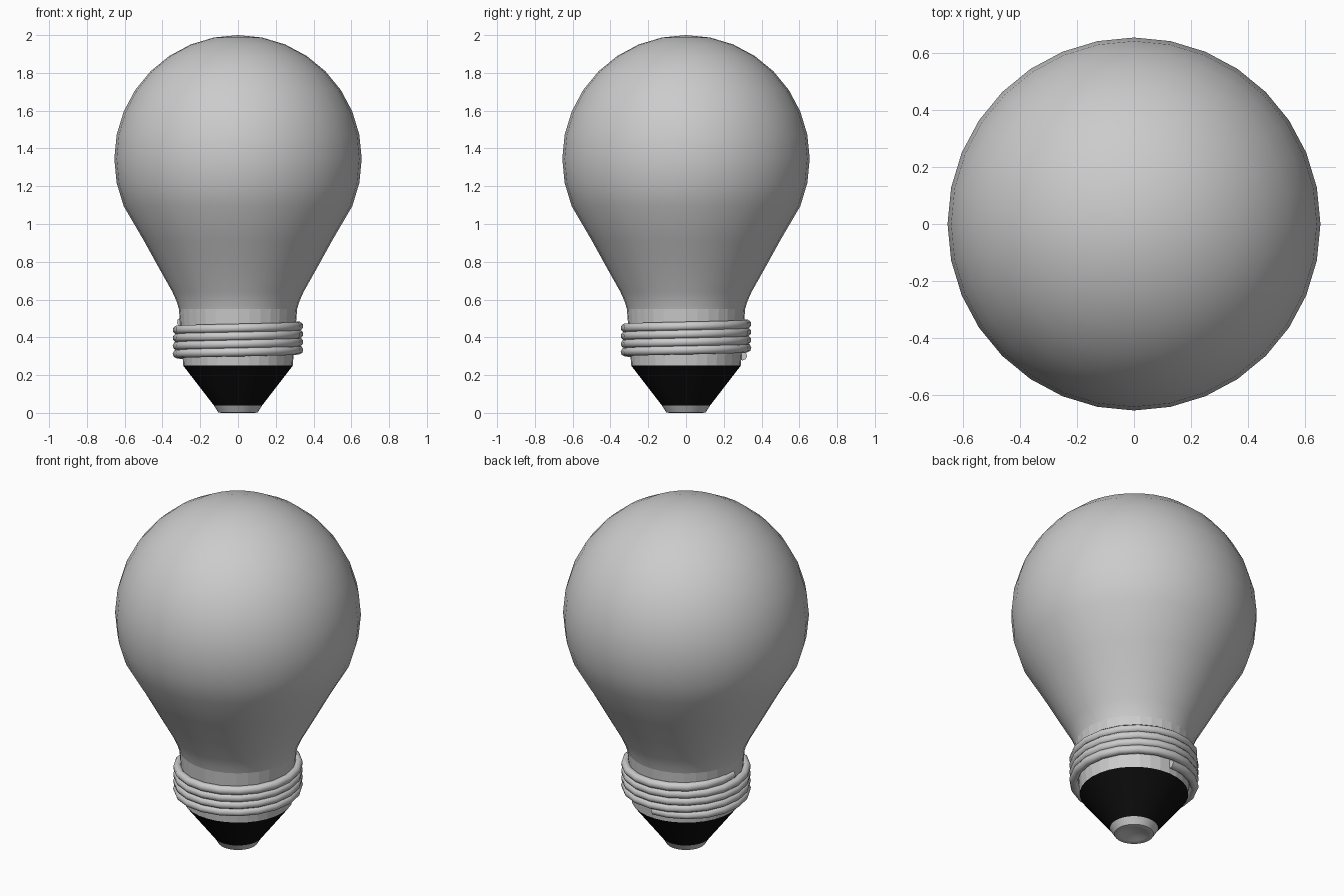
import bpy, bmesh
from math import sin, cos, pi, radians

if "Cube" in bpy.data.objects:
    bpy.data.objects.remove(bpy.data.objects["Cube"])

SIDES = 32


def lathe(name, profile, smooth=None, color=None):
    """Revolve a list of (radius, z) points, ordered bottom to top, around z."""
    bm = bmesh.new()
    verts = [bm.verts.new((r, 0, z)) for r, z in profile]
    edges = [bm.edges.new(pair) for pair in zip(verts, verts[1:])]
    bmesh.ops.spin(bm, geom=verts + edges, cent=(0, 0, 0), axis=(0, 0, 1),
                   angle=2 * pi, steps=SIDES, use_duplicate=False)
    bmesh.ops.remove_doubles(bm, verts=bm.verts, dist=0.0005)
    bmesh.ops.recalc_face_normals(bm, faces=bm.faces)
    mesh = bpy.data.meshes.new(name)
    bm.to_mesh(mesh)
    bm.free()
    obj = bpy.data.objects.new(name, mesh)
    bpy.context.collection.objects.link(obj)
    if smooth:
        bpy.ops.object.select_all(action='DESELECT')
        obj.select_set(True)
        bpy.context.view_layer.objects.active = obj
        bpy.ops.object.shade_smooth_by_angle(angle=radians(smooth))
    if color:
        mat = bpy.data.materials.new(name)
        mat.diffuse_color = color
        mat.use_nodes = True
        mat.node_tree.nodes["Principled BSDF"].inputs["Base Color"].default_value = mat.diffuse_color
        mesh.materials.append(mat)
    return obj


# Glass: straight shoulder flowing into a spherical top
R, CENTRE = 0.655, 1.345
dome = [(R * cos(i * pi / 16), CENTRE + R * sin(i * pi / 16)) for i in range(-2, 8)]
lathe("glass_bulb",
      [(0.313, 0.55), (0.325, 0.59), (0.347, 0.64), (0.42, 0.77), (0.5, 0.915)]
      + dome + [(0, 2.0)], smooth=60)

# Metal collar, faceted
lathe("collar", [(0, 0.25), (0.29, 0.25), (0.313, 0.55)])

# Black insulator cone
lathe("insulator", [(0, 0.04), (0.128, 0.04), (0.29, 0.25), (0, 0.25)],
      smooth=30, color=(0.004, 0.004, 0.004, 1))

# Contact tip with a shallow dent underneath
lathe("contact_tip", [(0, 0.02), (0.04, 0.016), (0.075, 0.004), (0.09, 0),
                      (0.105, 0.003), (0.128, 0.04)], smooth=40)

# Screw thread: a helix whose two ends tuck into the collar
TURNS, PER_TURN, PITCH = 4.25, 20, 0.042
count = int(TURNS * PER_TURN)
curve = bpy.data.curves.new("screw_thread", 'CURVE')
curve.dimensions = '3D'
curve.bevel_depth = 0.024
curve.bevel_resolution = 2
curve.use_fill_caps = True
spline = curve.splines.new('POLY')
spline.points.add(count)
for i, p in enumerate(spline.points):
    a = pi / 2 + 2 * pi * i / PER_TURN
    r = 0.322 - 0.022 * max(0, 1 - min(i, count - i) / 3)
    p.co = (r * cos(a), r * sin(a), 0.302 + PITCH * i / PER_TURN, 1)
spline.use_smooth = True
bpy.context.collection.objects.link(bpy.data.objects.new("screw_thread", curve))
